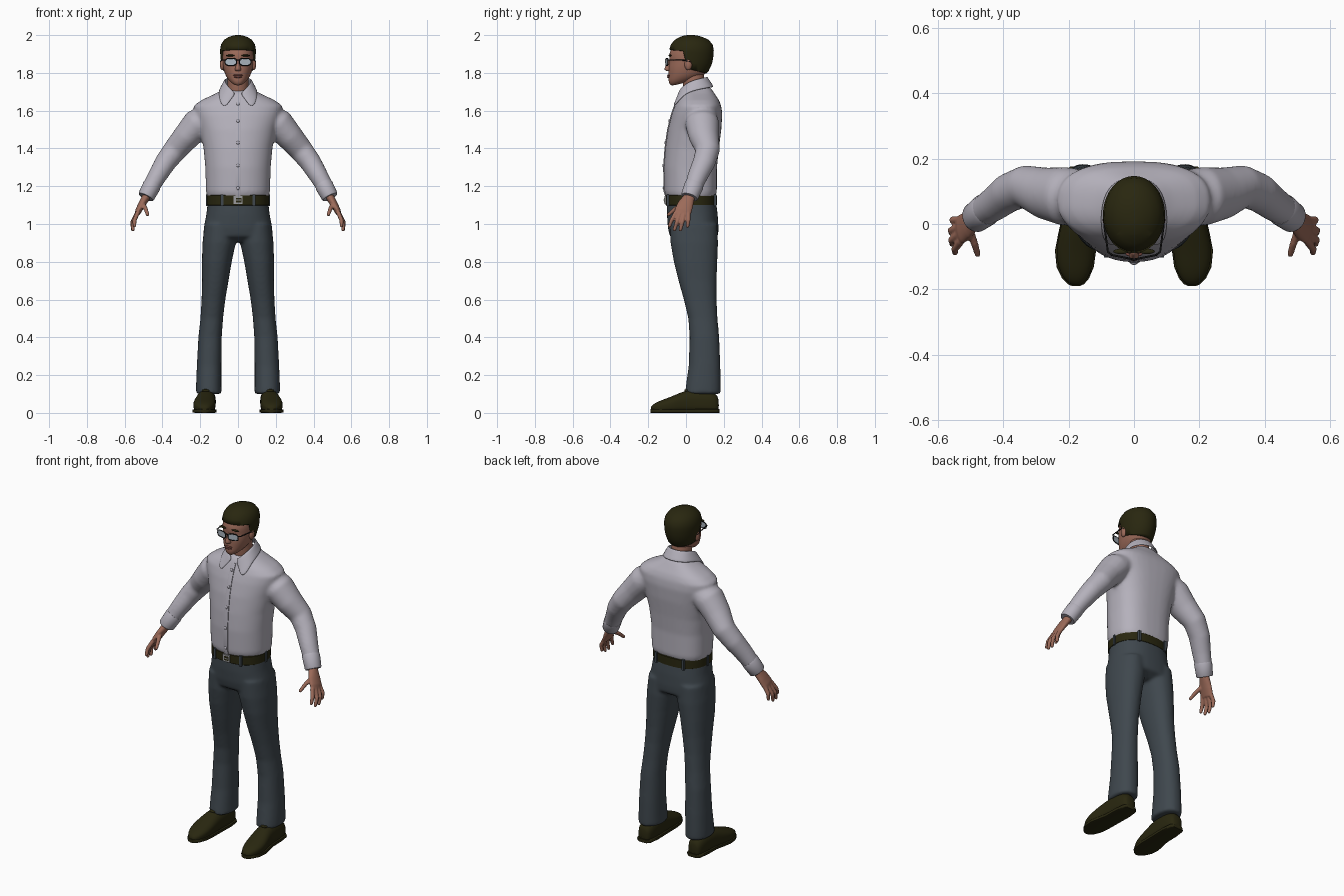
import bpy, bmesh, math
from mathutils import Vector, Matrix

def mat(name, *c):
    m = bpy.data.materials.new(name)
    m.diffuse_color = (*c, 1)
    return m

SHIRT = mat("shirt_grey", .46, .44, .50)
PANTS = mat("slate_trousers", .050, .064, .076)
SKIN = mat("skin", .33, .145, .10)
DARK = mat("dark_brown", .022, .020, .005)
BLACK = mat("black_frame", .008, .008, .008)
LENS = mat("pale_lens", .42, .48, .54)
METAL = mat("buckle_metal", .33, .33, .34)
LIPS = mat("lips", .22, .075, .06)
X, Y, Z = Vector((1, 0, 0)), Vector((0, 1, 0)), Vector((0, 0, 1))

def spow(v, p):
    return math.copysign(abs(v) ** (2 / p), v)

def loft(bm, rings, n=24, pf=2.0, pb=2.0):
    """Closed skin over rings (centre, U, V); pf/pb square the -V and +V halves."""
    loops = []
    for c, u, v in rings:
        loop = []
        for i in range(n):
            a = 2 * math.pi * i / n
            p = pb if math.sin(a) > 0 else pf
            loop.append(bm.verts.new(c + u * spow(math.cos(a), p) + v * spow(math.sin(a), p)))
        loops.append(loop)
    for A, B in zip(loops, loops[1:]):
        for i in range(n):
            bm.faces.new((A[i], A[(i + 1) % n], B[(i + 1) % n], B[i]))
    bm.faces.new(loops[0][::-1])
    bm.faces.new(loops[-1])

def level(z, yf, yb, hw, x=0, zb=None):
    """Ring lying level, or tilted when its back height zb differs."""
    f, b = Vector((x, yf, z)), Vector((x, yb, z if zb is None else zb))
    return (f + b) / 2, X * hw, (b - f) / 2

def tube(pts, ref=Y):
    """Rings square to a path of (x, y, z, a, b), a measured along ref."""
    P = [Vector(p[:3]) for p in pts]
    out = []
    for i, p in enumerate(pts):
        d = (P[min(i + 1, len(P) - 1)] - P[max(i - 1, 0)]).normalized()
        u = (ref - d * ref.dot(d)).normalized()
        out.append((P[i], u * p[3], d.cross(u) * p[4]))
    return out

def finish(name, bm, m, mirror=False, subsurf=0, remesh=0, solid=0, angle=50):
    bmesh.ops.recalc_face_normals(bm, faces=bm.faces)
    me = bpy.data.meshes.new(name)
    bm.to_mesh(me)
    bm.free()
    me.materials.append(m)
    me.shade_smooth()
    me.set_sharp_from_angle(angle=math.radians(angle))
    o = bpy.data.objects.new(name, me)
    bpy.context.collection.objects.link(o)
    if mirror:
        o.modifiers.new("mirror", 'MIRROR')
    if remesh:
        r = o.modifiers.new("blend", 'REMESH')
        r.mode, r.voxel_size, r.use_smooth_shade = 'VOXEL', remesh, True
        s = o.modifiers.new("soften", 'SMOOTH')
        s.factor, s.iterations = .5, 8
    if solid:
        s = o.modifiers.new("thickness", 'SOLIDIFY')
        s.thickness, s.offset = solid, -1
    if subsurf:
        s = o.modifiers.new("subdivide", 'SUBSURF')
        s.levels = s.render_levels = subsurf
    return o

def part(name, rings, m, n=24, pf=2.0, pb=2.0, **kw):
    bm = bmesh.new()
    loft(bm, rings, n, pf, pb)
    return finish(name, bm, m, **kw)

def ball(name, loc, size, m, **kw):
    bm = bmesh.new()
    bmesh.ops.create_uvsphere(bm, u_segments=16, v_segments=10, radius=1,
                              matrix=Matrix.Translation(loc) @ Matrix.Diagonal((*size, 1)))
    return finish(name, bm, m, **kw)

def box(name, loc, size, m, **kw):
    bm = bmesh.new()
    bmesh.ops.create_cube(bm, size=1, matrix=Matrix.Translation(loc) @ Matrix.Diagonal((*size, 1)))
    return finish(name, bm, m, angle=30, **kw)

# Shirt: torso blended with both sleeves
torso = [(1.14, -.104, .155, .162), (1.17, -.114, .163, .169), (1.3, -.117, .164, .173),
         (1.4, -.110, .174, .182), (1.5, -.096, .187, .202), (1.58, -.076, .192, .228),
         (1.625, -.060, .187, .236), (1.655, -.047, .175, .195), (1.69, -.030, .152, .12),
         (1.715, .003, .135, .075), (1.73, .02, .12, .06)]
bm = bmesh.new()
loft(bm, [level(*t) for t in torso], 40, 2.1, 2.7)
for s in (1, -1):
    sleeve = [(.15, .085, 1.57, .08, .07), (.215, .085, 1.53, .09, .082), (.275, .095, 1.46, .079, .072),
              (.335, .115, 1.39, .065, .063), (.385, .095, 1.325, .060, .057),
              (.43, .06, 1.25, .053, .050), (.478, .028, 1.165, .044, .043)]
    loft(bm, tube([(s * p[0], *p[1:]) for p in sleeve]), 24)
finish("shirt", bm, SHIRT, remesh=.009)
part("cuff", tube([(.452, .045, 1.21, .049, .046), (.456, .042, 1.203, .051, .048),
                   (.485, .020, 1.148, .047, .045), (.488, .018, 1.142, .043, .041)]), SHIRT, mirror=True)

def front_y(z):
    for a, b in zip(torso, torso[1:]):
        if a[0] <= z <= b[0]:
            return a[1] + (b[1] - a[1]) * (z - a[0]) / (b[0] - a[0])

# Button strip and buttons
part("placket", tube([(0, front_y(z), z, .014, .004) for z in (1.15, 1.17, 1.3, 1.4, 1.5, 1.58, 1.625, 1.67)], X),
     SHIRT, n=16, pf=5, pb=5)
for z in (1.19, 1.31, 1.43, 1.545, 1.635):
    ball("button", (0, front_y(z) - .004, z), (.009, .005, .009), SHIRT)

# Turned-down collar
pairs = [((.010, -.040, 1.695), (.066, -.072, 1.622)), ((.040, -.034, 1.718), (.094, -.058, 1.632)),
         ((.068, .0, 1.748), (.104, -.014, 1.690)), ((.076, .05, 1.768), (.104, .055, 1.712)),
         ((.055, .10, 1.778), (.078, .128, 1.724)), ((0, .118, 1.782), (0, .156, 1.728))]
bm = bmesh.new()
rows = [[bm.verts.new(Vector(t).lerp(Vector(b), k / 3)) for k in range(4)] for t, b in pairs]
for A, B in zip(rows, rows[1:]):
    for k in range(3):
        bm.faces.new((A[k], A[k + 1], B[k + 1], B[k]))
finish("collar", bm, SHIRT, mirror=True, solid=.009, subsurf=2, angle=180)

# Trousers: hips blended with both legs
bm = bmesh.new()
loft(bm, [level(*t) for t in [(1.135, -.100, .157, .158), (1.05, -.101, .168, .168), (.98, -.096, .172, .181),
                              (.935, -.086, .170, .184), (.905, -.04, .12, .11)]], 36, 2.3, 2.4)
for s in (1, -1):
    leg = [(1.0, -.085, .165, .083, .095), (.9, -.082, .170, .088, .1), (.8, -.065, .166, .079, .112),
           (.7, -.040, .162, .070, .120), (.6, -.012, .162, .063, .130), (.5, .012, .167, .060, .139),
           (.4, .019, .176, .062, .148), (.25, .014, .182, .065, .153), (.15, .0, .184, .067, .155),
           (.10, -.006, .184, .068, .155)]
    loft(bm, [level(*p[:4], x=s * p[4]) for p in leg], 28, 2.2, 2.2)
finish("trousers", bm, PANTS, remesh=.009)

# Belt with loops and buckle
part("belt", [level(z, -.107 - e, .162 + e, .163 + e) for z, e in
              ((1.098, -.004), (1.101, .001), (1.150, .001), (1.154, -.004))], DARK, n=48, pf=2.3, pb=2.4)
for x, y in ((.085, -.096), (.163, .03), (.09, .154)):
    box("belt_loop", (x, y, 1.126), (.014, .014, .062), PANTS, mirror=True)
box("buckle_plate", (0, -.111, 1.126), (.046, .008, .042), METAL)
box("buckle_opening", (.004, -.1135, 1.126), (.028, .006, .024), DARK)
box("buckle_prong", (.002, -.116, 1.126), (.030, .004, .005), METAL)

# Shoes: (y, half width, top, centre x)
shoe = [(.174, .026, .075, .166), (.160, .042, .105, .166), (.10, .050, .125, .166), (.02, .050, .125, .168),
        (-.03, .055, .108, .174), (-.08, .060, .085, .179), (-.13, .054, .068, .180),
        (-.165, .038, .052, .179), (-.182, .022, .038, .178), (-.187, .010, .028, .178)]
part("shoe", [(Vector((x, y, (h + .008) / 2)), X * w, Z * (h - .008) / 2) for y, w, h, x in shoe],
     DARK, pf=4, pb=2.2, mirror=True, subsurf=1, angle=80)
part("shoe_sole", [(Vector((x, y * 1.012, .010)), X * (w + .003), Z * .010) for y, w, h, x in shoe],
     DARK, n=16, pf=6, pb=6, mirror=True)
box("shoe_tongue", (.170, .004, .118), (.05, .03, .02), DARK, mirror=True, subsurf=2)

# Hands: palm, fingers and thumb blended
bm = bmesh.new()
loft(bm, tube([(.470, .034, 1.18, .028, .022), (.488, .016, 1.14, .031, .022), (.508, -.002, 1.105, .042, .020),
               (.527, -.015, 1.07, .046, .017), (.535, -.020, 1.05, .042, .013)]), 20)
fingers = [((.530, -.052, 1.062), (.548, -.076, 1.020), (.548, -.088, .988)),
           ((.534, -.031, 1.058), (.558, -.049, 1.008), (.556, -.062, .968)),
           ((.534, -.009, 1.058), (.560, -.020, 1.008), (.557, -.030, .967)),
           ((.530, .013, 1.064), (.555, .012, 1.018), (.553, .008, .985)),
           ((.503, -.018, 1.105), (.488, -.060, 1.078), (.478, -.094, 1.048))]
for base, mid, tip in fingers:
    tip2 = Vector(tip) + (Vector(tip) - Vector(mid)).normalized() * .006
    loft(bm, tube([(*base, .0125, .0125), (*mid, .0115, .0115), (*tip, .0095, .0095), (*tip2, .005, .005)],
                  Vector((.7, .7, .1))), 10)
hand = finish("hand", bm, SKIN, mirror=True, remesh=.0045)
hand.modifiers["soften"].iterations = 4

# Neck and head
part("neck", tube([(0, .055, 1.66, .058, .060), (0, .048, 1.71, .056, .060), (0, .040, 1.76, .055, .058),
                   (0, .035, 1.82, .055, .055)], X), SKIN)
skull = [(1.731, -.072, -.02, .014, 1.745), (1.737, -.086, .03, .034, 1.757), (1.757, -.094, .075, .053, 1.775),
         (1.78, -.092, .105, .067, 1.795), (1.81, -.094, .118, .076, 1.82), (1.84, -.092, .126, .081, 1.845),
         (1.865, -.086, .130, .083, 1.865), (1.89, -.092, .132, .084, 1.89), (1.92, -.083, .132, .083, 1.92),
         (1.95, -.066, .122, .074, 1.95), (1.975, -.04, .095, .052, 1.975), (1.985, -.01, .06, .02, 1.985)]
part("head", [level(z, f, b, w, 0, zb) for z, f, b, w, zb in skull], SKIN, n=28, pf=2.2, subsurf=1, angle=180)
part("nose", [level(1.872, -.094, -.07, .007), level(1.85, -.102, -.07, .010), level(1.828, -.114, -.07, .014),
              level(1.816, -.116, -.07, .018), level(1.808, -.102, -.07, .013)], SKIN, n=14, subsurf=1, angle=180)
ball("ear", (.083, .012, 1.845), (.013, .020, .031), SKIN, mirror=True)
ball("upper_lip", (0, -.092, 1.787), (.026, .008, .005), LIPS)
ball("lower_lip", (0, -.092, 1.779), (.022, .008, .006), LIPS)
ball("eyebrow", (.040, -.084, 1.892), (.024, .008, .005), DARK, mirror=True)

# Hair: cap split along the hairline planes, face side removed
bm = bmesh.new()
loft(bm, [level(*t) for t in [(1.78, -.07, .090, .066), (1.81, -.08, .120, .080), (1.85, -.088, .138, .088),
                              (1.88, -.090, .144, .093), (1.92, -.090, .147, .095), (1.95, -.080, .141, .090),
                              (1.975, -.060, .120, .074), (1.99, -.032, .088, .050), (1.998, -.008, .06, .026),
                              (2.0, .01, .04, .010)]], 40)
planes = [(Vector((0, 0, 1.913)), Vector((0, .12, 1))), (Vector((0, -.012, 1.90)), Vector((0, 1, .25))),
          (Vector((0, .035, 1.815)), Vector((0, .25, 1)))]
for co, no in planes:
    bmesh.ops.bisect_plane(bm, geom=bm.verts[:] + bm.edges[:] + bm.faces[:], plane_co=co, plane_no=no)

def side(f, k):
    return (f.calc_center_median() - planes[k][0]).dot(planes[k][1])

gone = [f for f in bm.faces if (side(f, 0) < 0 and side(f, 1) < 0) or side(f, 2) < 0]
bmesh.ops.delete(bm, geom=gone, context='FACES')
finish("hair", bm, DARK, solid=.014)

# Glasses: lens plates, frame rims, bridge and temples
def wire(name, pts, r, cyclic=False):
    cu = bpy.data.curves.new(name, 'CURVE')
    cu.dimensions, cu.bevel_depth, cu.bevel_resolution = '3D', r, 2
    sp = cu.splines.new('POLY')
    sp.points.add(len(pts) - 1)
    for q, p in zip(sp.points, pts):
        q.co = (*p, 1)
    sp.use_cyclic_u = cyclic
    cu.materials.append(BLACK)
    o = bpy.data.objects.new(name, cu)
    bpy.context.collection.objects.link(o)

for s in (1, -1):
    c, u = Vector((s * .038, -.101, 1.858)), Vector((.030, s * .006, 0))
    wire("glasses_rim", [c + u * spow(math.cos(a), 3) + Z * .019 * spow(math.sin(a), 3)
                         for a in [math.pi * i / 12 for i in range(24)]], .003, True)
    part("glasses_lens", [(c + Y * d, u, Z * .019) for d in (-.001, .002)], LENS, pf=3, pb=3)
    wire("glasses_temple", [(s * .066, -.096, 1.868), (s * .080, -.085, 1.869),
                            (s * .090, -.01, 1.867), (s * .092, .025, 1.858)], .003)
wire("glasses_bridge", [(-.010, -.106, 1.866), (0, -.109, 1.869), (.010, -.106, 1.866)], .003)
